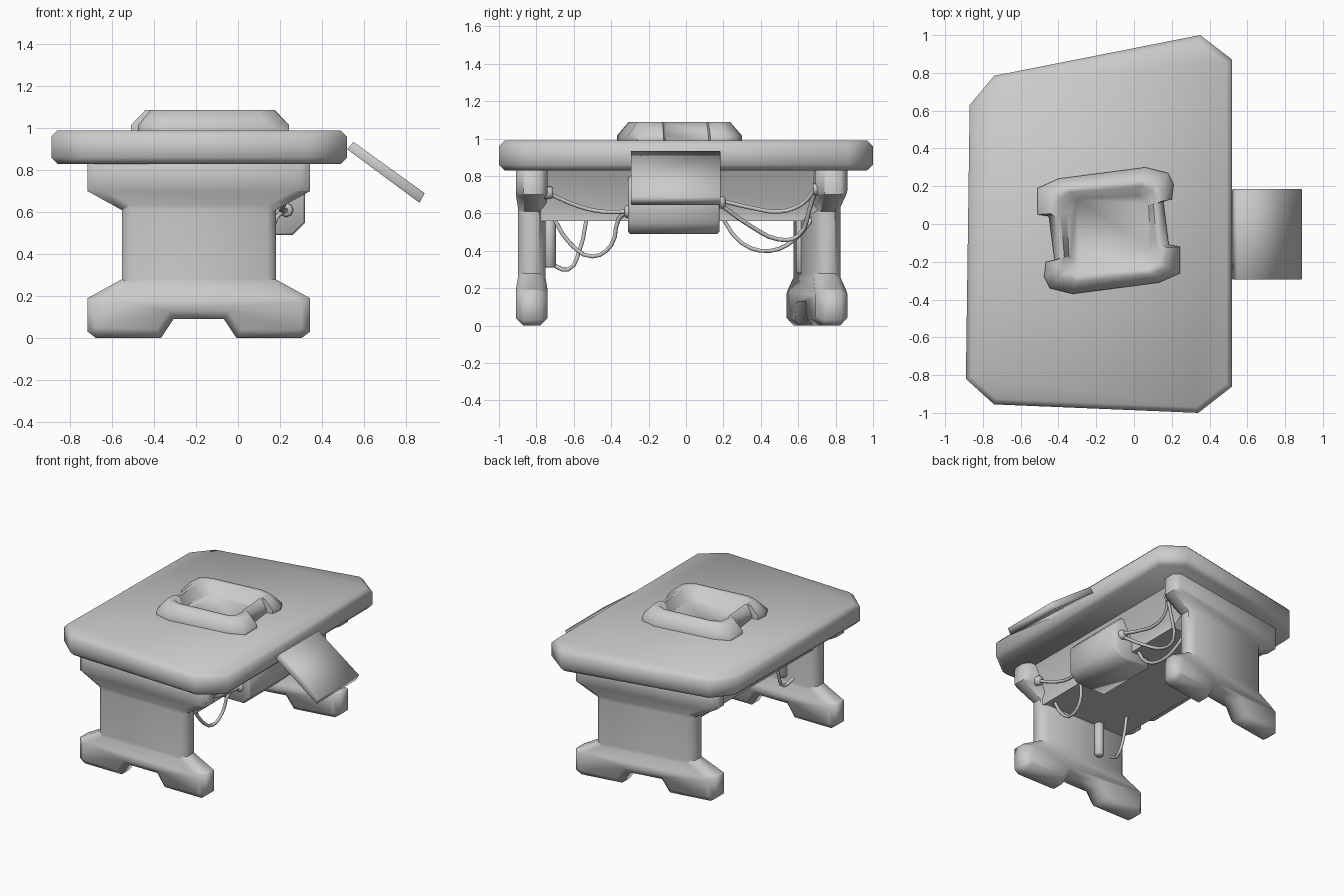
import bpy, bmesh, math
from mathutils import Vector, Matrix

cube = bpy.data.objects.get("Cube")
if cube:
    bpy.data.objects.remove(cube, do_unlink=True)

GRAY = (0.6, 0.6, 0.6, 1)
mat = bpy.data.materials.new("plain_gray")
mat.use_nodes = True
mat.diffuse_color = GRAY
mat.node_tree.nodes["Principled BSDF"].inputs["Base Color"].default_value = GRAY


def finish(bm, name, smooth=65):
    """Shade smoothly and link the object."""
    bmesh.ops.recalc_face_normals(bm, faces=bm.faces)
    mesh = bpy.data.meshes.new(name)
    bm.to_mesh(mesh)
    bm.free()
    mesh.shade_smooth()
    mesh.set_sharp_from_angle(angle=math.radians(smooth))
    mesh.materials.append(mat)
    obj = bpy.data.objects.new(name, mesh)
    bpy.context.collection.objects.link(obj)
    return obj


def prism(points, vec, bevel=0.0):
    """Extrude a closed 3D outline along vec and chamfer the rims of both ends."""
    vec = Vector(vec)
    bm = bmesh.new()
    face = bm.faces.new([bm.verts.new(p) for p in points])
    out = bmesh.ops.extrude_face_region(bm, geom=[face])
    verts = [v for v in out["geom"] if isinstance(v, bmesh.types.BMVert)]
    bmesh.ops.translate(bm, verts=verts, vec=vec)
    bmesh.ops.recalc_face_normals(bm, faces=bm.faces)
    if bevel:
        rims = [e for e in bm.edges
                if abs((e.verts[1].co - e.verts[0].co).dot(vec)) < 1e-6]
        bmesh.ops.bevel(bm, geom=rims, offset=bevel, segments=1,
                        affect='EDGES', clamp_overlap=True)
    return bm


def xz_prism(outline, y0, y1, bevel=0.0):
    return prism([(x, y0, z) for x, z in outline], (0, y1 - y0, 0), bevel)


# Table top: skewed slab with cut corners
top = [(-.87, .63), (-.74, .785), (.35, 1), (.52, .87),
       (.52, -.86), (.34, -1), (-.74, -.955), (-.89, -.82)]
finish(prism([(x, y, .83) for x, y in top], (0, 0, .16), .03), "table_top")

# Trestle legs: one symmetric profile, slightly thinner at the waist
MID = -.187
half = [(.12, .09), (.18, 0), (.49, 0), (.53, .03), (.53, .19), (.367, .28),
        (.367, .61), (.53, .7), (.53, .88)]
profile = [(MID + x, z) for x, z in half] + [(MID - x, z) for x, z in reversed(half)]


def leg(name, y_mid, shear):
    bm = xz_prism(profile, -.085, .085, .04)
    for z in (.19, .28, .61, .7):
        bmesh.ops.bisect_plane(bm, geom=bm.verts[:] + bm.edges[:] + bm.faces[:],
                               plane_co=(0, 0, z), plane_no=(0, 0, 1))
    for v in bm.verts:
        if .25 < v.co.z < .65:
            v.co.y *= .87
        v.co.y += y_mid + shear * (v.co.x - MID)
    finish(bm, name)


leg("front_leg", -.825, 0)
leg("back_leg", .70, .16)

# Tapered trough under the top, between the legs
hull = [(-.64, .84), (.27, .84), (.17, .64), (.17, .56), (-.53, .56), (-.53, .64)]
bm = xz_prism(hull, -.78, .6)
for v in bm.verts:
    if v.co.y > 0:
        v.co.y = .62 if v.co.z < .6 else .68 + .16 * (v.co.x - MID)
finish(bm, "under_trough")

# Equipment box hanging on the trough
box = [(.02, .49), (.26, .49), (.32, .55), (.32, .74), (.26, .8), (.02, .8)]
finish(xz_prism(box, -.31, .18, .012), "equipment_box")

# Tilted side panel
panel = [(.52, .90), (.55, .935), (.89, .69), (.865, .645)]
finish(xz_prism(panel, -.295, .185, .004), "side_panel", 120)

# Raised tray on the top: half of its rim, repeated by a half turn
CENTRE = Vector((-.133, -.035))
outer = [(-.45, .04), (-.51, .05), (-.51, .19), (-.40, .24), (.06, .30),
         (.18, .27), (.21, .21), (.2, .13), (.155, .12)]
inner = [(-.37, .03), (-.37, .06), (-.36, .12), (-.32, .15), (.03, .175),
         (.07, .16), (.09, .13), (.09, .11), (.09, .1)]


def full(half_points):
    pts = [Vector(p) for p in half_points]
    return pts + [2 * CENTRE - p for p in pts]


out_pts, in_pts = full(outer), full(inner)
bm = bmesh.new()
loops = []
for mix, z in ((0, .98), (0, 1.015), (.5, 1.088), (.8, 1.088), (1.2, 1.0)):
    loops.append([bm.verts.new((*o.lerp(i, mix), z)) for o, i in zip(out_pts, in_pts)])
n = len(out_pts)
for low, high in zip(loops, loops[1:]):
    for k in range(n):
        bm.faces.new((low[k], low[(k + 1) % n], high[(k + 1) % n], high[k]))
bm.faces.new(loops[-1])
bm.faces.new(loops[0])
finish(bm, "raised_tray")


def rod(name, a, b, radius, sides=8):
    """Short cylinder from a to b with chamfered ends."""
    a, b = Vector(a), Vector(b)
    bm = bmesh.new()
    turn = (b - a).to_track_quat('Z', 'Y').to_matrix().to_4x4()
    bmesh.ops.create_cone(bm, cap_ends=True, segments=sides, radius1=radius,
                          radius2=radius, depth=(b - a).length,
                          matrix=Matrix.Translation((a + b) / 2) @ turn)
    ends = [e for e in bm.edges if e.calc_face_angle(0) > 1.2]
    bmesh.ops.bevel(bm, geom=ends, offset=radius * .3, segments=1, affect='EDGES')
    finish(bm, name)


# Upright grips on the inner faces of the legs
rod("front_grip", (-.3, -.73, .31), (-.3, -.73, .6), .034)
rod("back_grip", (-.28, .615, .28), (-.28, .615, .6), .028)

# Cable sockets on the legs and the box
sockets = [(.24, -.77, .71, .06), (.12, -.77, .61, .06), (.28, .68, .73, .03),
           (.23, -.33, .61, .05), (.26, .16, .66, .05), (.13, .16, .6, .05)]
for k, (x, y, z, depth) in enumerate(sockets):
    rod(f"cable_socket_{k + 1}", (x, y, z), (x, y + depth, z), .034)

# Hanging cables
cables = {
    "upper_front_cable": [(.24, -.72, .7), (.22, -.58, .64), (.21, -.45, .61), (.23, -.31, .61)],
    "lower_front_cable": [(.12, -.72, .6), (.13, -.62, .44), (.14, -.5, .37),
                          (.15, -.4, .43), (.18, -.36, .57), (.23, -.31, .61)],
    "hook_cable": [(-.38, -.53, .58), (-.38, -.57, .4), (-.38, -.63, .3), (-.4, -.72, .33)],
    "upper_back_cable": [(.26, .18, .67), (.24, .35, .63), (.23, .5, .61),
                         (.24, .62, .65), (.28, .69, .73)],
    "middle_back_cable": [(.26, .18, .65), (.19, .35, .53), (.15, .5, .46),
                          (.15, .6, .48), (.22, .66, .62), (.28, .69, .73)],
    "lower_back_cable": [(.13, .18, .6), (.13, .3, .44), (.12, .45, .4),
                         (.1, .58, .46), (.08, .68, .58)],
}
for name, path in cables.items():
    curve = bpy.data.curves.new(name, 'CURVE')
    curve.dimensions = '3D'
    curve.bevel_depth = .012
    curve.bevel_resolution = 1
    curve.resolution_u = 3
    spline = curve.splines.new('BEZIER')
    spline.bezier_points.add(len(path) - 1)
    for point, co in zip(spline.bezier_points, path):
        point.co = co
        point.handle_left_type = point.handle_right_type = 'AUTO'
    curve.materials.append(mat)
    bpy.context.collection.objects.link(bpy.data.objects.new(name, curve))
